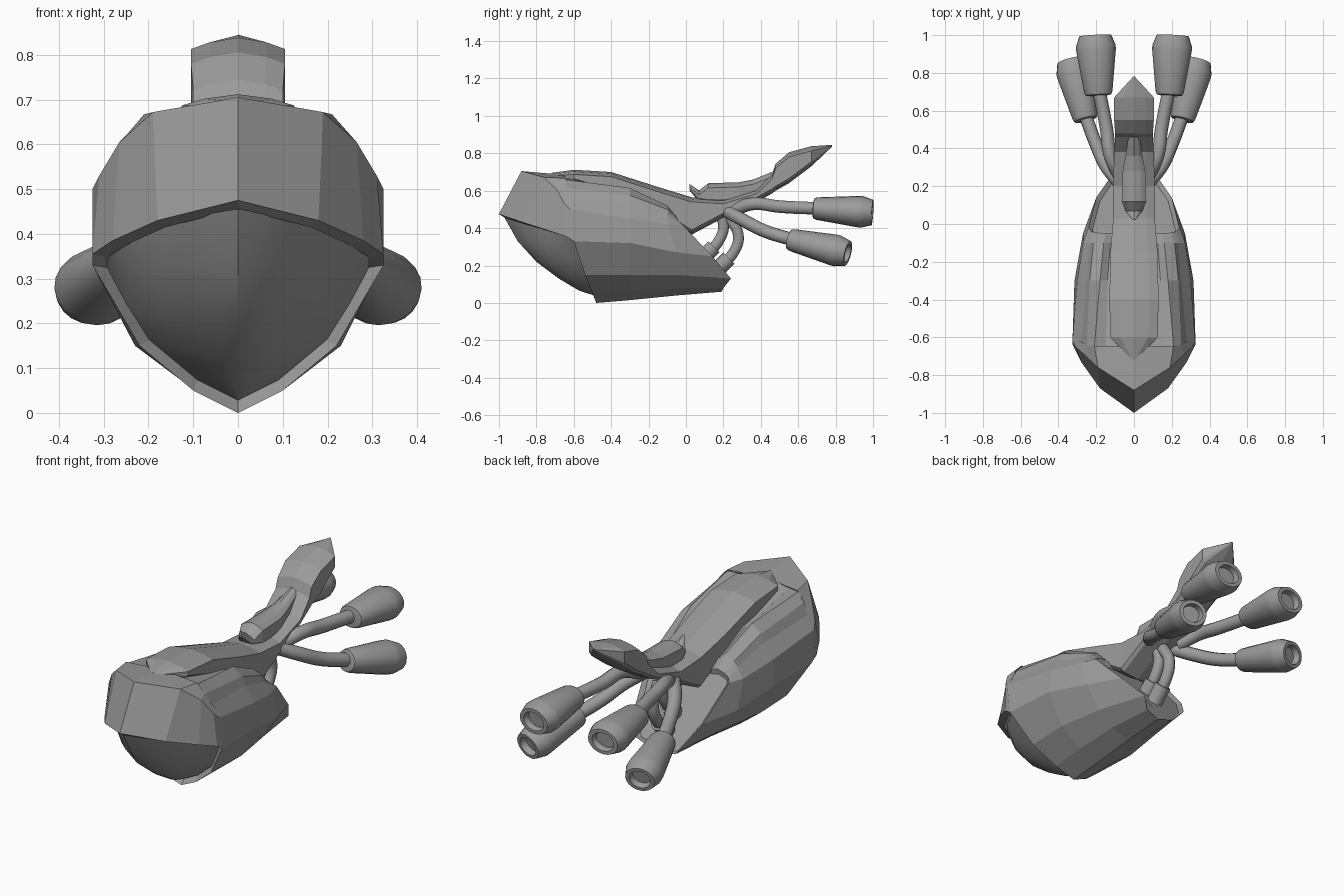
import bpy, bmesh, math
from mathutils import Vector

if "Cube" in bpy.data.objects:
    bpy.data.objects.remove(bpy.data.objects["Cube"])

GREY = (0.33, 0.33, 0.33, 1)
grey = bpy.data.materials.new("hull_grey")
grey.use_nodes = True
grey.diffuse_color = GREY
bsdf = next(n for n in grey.node_tree.nodes if n.type == 'BSDF_PRINCIPLED')
bsdf.inputs["Base Color"].default_value = GREY


def flip(points):
    return [(-x, y, z) for x, y, z in points]


def arch(half):
    """Open strip: half runs from the +x side to the centre line."""
    return list(half) + flip(half[-2::-1])


def ring(half):
    """Closed loop: half runs from bottom centre to top centre."""
    return list(half) + flip(half[-2:0:-1])


def loft(name, rows, closed=False, cap_start=False, cap_end=False, inset=0, smooth=None):
    bm = bmesh.new()
    grid = [[bm.verts.new(p) for p in row] for row in rows]
    n = len(grid[0])
    for a, b in zip(grid, grid[1:]):
        for i in range(n if closed else n - 1):
            j = (i + 1) % n
            bm.faces.new((a[i], a[j], b[j], b[i]))
    if cap_start:
        bm.faces.new(grid[0])
    end = bm.faces.new(grid[-1]) if cap_end else None
    bmesh.ops.remove_doubles(bm, verts=bm.verts, dist=0.0005)
    bmesh.ops.recalc_face_normals(bm, faces=bm.faces)
    if inset and end:
        bmesh.ops.inset_individual(bm, faces=[end], thickness=inset, depth=-inset)
    mesh = bpy.data.meshes.new(name)
    bm.to_mesh(mesh)
    bm.free()
    mesh.materials.append(grey)
    obj = bpy.data.objects.new(name, mesh)
    bpy.context.collection.objects.link(obj)
    if smooth:
        bpy.ops.object.select_all(action='DESELECT')
        bpy.context.view_layer.objects.active = obj
        obj.select_set(True)
        bpy.ops.object.shade_smooth_by_angle(angle=math.radians(smooth))


# Hull: four slanted stations, each from keel to top centre, grooved beside the spine
hull = [
    [(0, -.48, 0), (.1, -.5, .05), (.22, -.54, .15), (.325, -.6, .33), (.325, -.62, .5),
     (.28, -.63, .56), (.25, -.64, .615), (.21, -.65, .66), (.15, -.66, .66), (0, -.68, .67)],
    [(0, -.3, .015), (.11, -.3, .06), (.23, -.3, .15), (.315, -.3, .32), (.3, -.3, .45),
     (.25, -.3, .53), (.235, -.3, .575), (.18, -.3, .615), (.14, -.3, .585), (0, -.3, .6)],
    [(0, -.05, .04), (.1, -.05, .08), (.19, -.05, .15), (.27, -.05, .27), (.27, -.1, .42),
     (.235, -.1, .47), (.215, -.1, .5), (.16, -.1, .52), (.125, -.1, .49), (0, -.1, .5)],
    [(0, .19, .06), (.08, .2, .08), (.13, .24, .13), (.2, .14, .25), (.24, -.02, .42),
     (.225, -.04, .435), (.2, -.045, .45), (.15, -.05, .46), (.12, -.05, .45), (0, -.05, .46)],
]
loft("hull", [ring(s) for s in hull], closed=True, cap_end=True, inset=.02)

# Hood over the nose: lip, crest and top edge
lip = [(.325, -.6, .33), (.325, -.64, .355), (.28, -.73, .385), (.18, -.87, .43), (0, -1, .475)]
crest = [(.325, -.62, .5), (.31, -.65, .53), (.265, -.69, .605), (.19, -.76, .672), (0, -.88, .705)]
top = [(.325, -.61, .5), (.285, -.62, .56), (.25, -.64, .62), (.21, -.645, .667), (0, -.65, .685)]
loft("hood", [arch(r) for r in (lip, crest, top)])

# Rim around the mouth opening
outer = hull[0][:3] + lip
inner = [(x * .9, y + .03, z + (.28 - z) * .1) for x, y, z in outer]
loft("mouth_rim", [ring(outer), ring(inner)], closed=True)

# Chin filling the opening: pointed under the lip, rounder towards the keel
centre = [(-.97, .455), (-.9, .33), (-.8, .22), (-.68, .13), (-.57, .065), (-.46, .03)]
edge = [inner[4], inner[3], (.25, -.545, .245), inner[2], inner[1], inner[0]]
chin = []
for k, ((cy, cz), (ex, ey, ez)) in enumerate(zip(centre, edge)):
    row = []
    for i in range(8, -1, -1):
        f = math.sin(i / 8 * math.pi / 2)
        row.append((ex * f, cy + (ey - cy) * f ** (1.4 + k * .15), cz + (ez - cz) * f ** 1.8))
    chin.append(arch(row))
loft("chin", chin, smooth=25)


def beam(name, stations):
    """Ridged beam from (y, half width, top, bottom) stations."""
    rows = []
    for y, w, t, b in stations:
        d = min(.025, (t - b) * .4)
        rows.append(ring([(0, y, b), (w * .85, y, b + d * .4), (w, y, b + d),
                          (w, y, t - d), (w * .6, y, t - d * .4), (0, y, t)]))
    loft(name, rows, closed=True, cap_start=True, cap_end=True)


# Spine sweeping up into the tail
beam("spine_and_tail", [
    (-.72, .01, .695, .66), (-.6, .125, .712, .64), (-.4, .13, .7, .58),
    (-.15, .125, .62, .48), (.03, .11, .565, .365), (.2, .11, .555, .455),
    (.38, .105, .61, .54), (.46, .1, .69, .585), (.48, .1, .745, .6),
    (.55, .105, .805, .64), (.67, .105, .838, .73), (.78, .004, .845, .835)])

# Small crest on the back of the spine
beam("back_crest", [
    (.02, .008, .635, .6), (.07, .045, .602, .54), (.12, .065, .64, .53),
    (.28, .06, .645, .53), (.36, .045, .66, .56), (.46, .03, .7, .62)])


def tube(name, points, radius):
    curve = bpy.data.curves.new(name, 'CURVE')
    curve.dimensions = '3D'
    curve.bevel_depth = radius
    curve.bevel_resolution = 3
    curve.resolution_u = 8
    curve.use_fill_caps = True
    spline = curve.splines.new('BEZIER')
    spline.bezier_points.add(len(points) - 1)
    for bp, p in zip(spline.bezier_points, points):
        bp.co = p
        bp.handle_left_type = bp.handle_right_type = 'AUTO'
    curve.materials.append(grey)
    bpy.context.collection.objects.link(bpy.data.objects.new(name, curve))


def lathe(name, start, end, profile, wide=1):
    """Turn (fraction along axis, radius) pairs about a line, widened sideways."""
    a, b = Vector(start), Vector(end)
    rot = (b - a).to_track_quat('Z', 'Y')
    rows = []
    for f, r in profile:
        rows.append([a.lerp(b, f) + rot @ Vector((wide * r * math.cos(k * math.tau / 20),
                     r * math.sin(k * math.tau / 20), 0)) for k in range(20)])
    loft(name, rows, closed=True, cap_start=True, cap_end=True, smooth=25)


NOZZLE = [(0, .04), (.01, .054), (.06, .06), (.76, .084), (.83, .084),
          (1, .068), (1, .05), (.9, .044)]
COLLAR = [(0, .042), (1, .042)]

# Engines with feed pipes, on both sides
for side, s in (("left", 1), ("right", -1)):
    def at(*pts):
        return [(x * s, y, z) for x, y, z in pts]

    tube(f"{side}_upper_engine_pipe",
         at((.08, .26, .5), (.125, .36, .53), (.145, .5, .515), (.185, .71, .505)), .035)
    lathe(f"{side}_upper_nozzle", *at((.188, .68, .506), (.205, .997, .483)), NOZZLE, 1.25)
    tube(f"{side}_lower_engine_pipe",
         at((.08, .22, .49), (.15, .31, .44), (.2, .42, .385), (.26, .58, .335)), .035)
    lathe(f"{side}_lower_nozzle", *at((.255, .55, .34), (.332, .865, .265)), NOZZLE, 1.12)

# Central pipes from the hull rear up to the spine
for part, y, z in (("upper", .09, .24), ("lower", .17, .18)):
    tube(f"{part}_feed_pipe", [(0, y, z), (0, y + .09, z + .1), (0, y + .11, z + .18),
                               (0, y + .06, z + .28)], .03)
    lathe(f"{part}_feed_collar", (0, y - .01, z - .01), (0, y + .06, z + .06), COLLAR)
